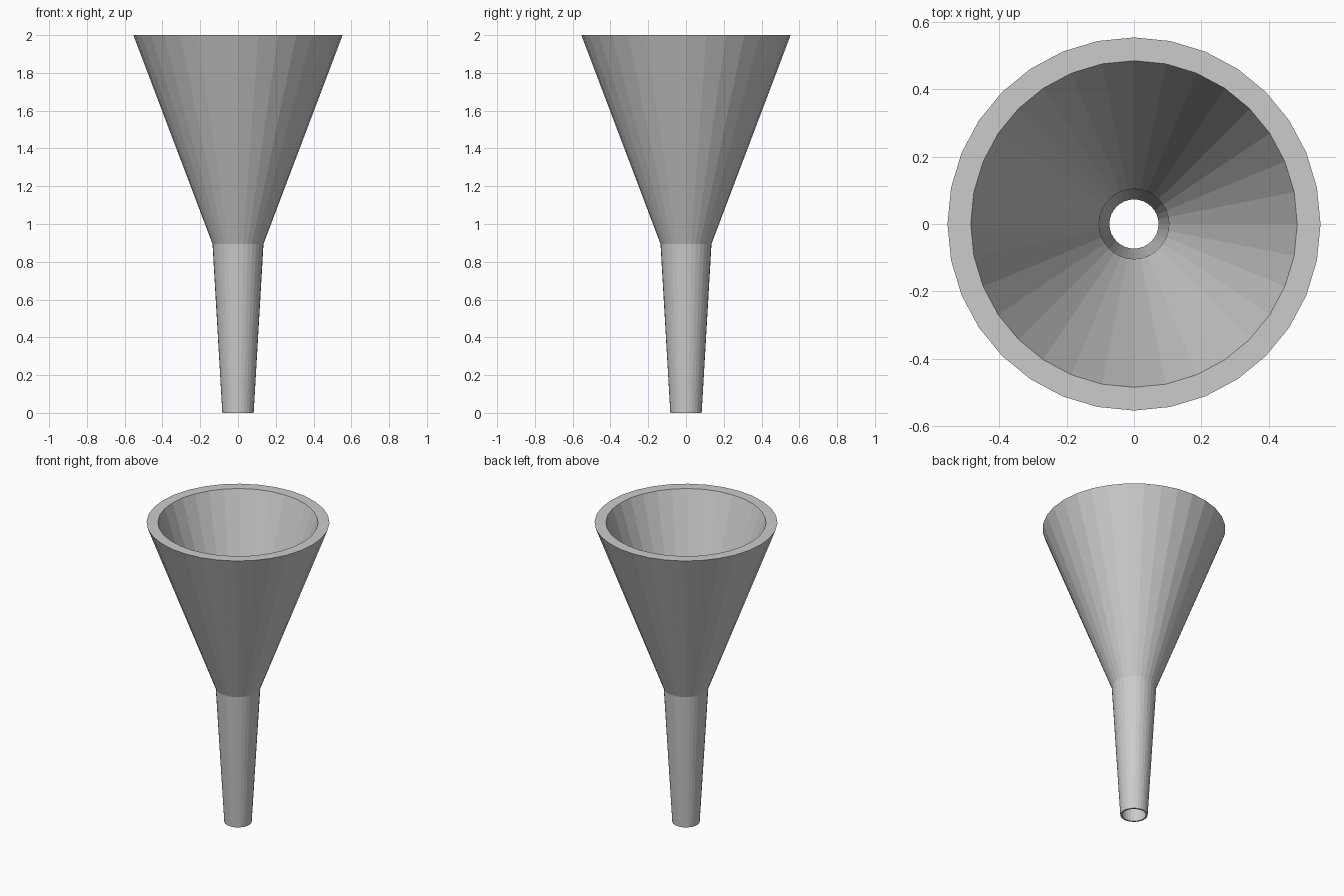
import bpy
import bmesh
from math import cos, sin, tau

if "Cube" in bpy.data.objects:
    bpy.data.objects.remove(bpy.data.objects["Cube"])

SIDES = 32

# Closed wall section (radius, z): outside going up, inside coming down
PROFILE = [(0.083, 0.0), (0.135, 0.895), (0.554, 2.0),
           (0.485, 2.0), (0.104, 0.895), (0.073, 0.0)]


def lathe(name, profile, sides):
    """Revolve a closed profile around z with flat faces."""
    bm = bmesh.new()
    rings = [[bm.verts.new((r * cos(tau * i / sides), r * sin(tau * i / sides), z))
              for i in range(sides)] for r, z in profile]
    for a, b in zip(rings, rings[1:] + rings[:1]):
        for i in range(sides):
            j = (i + 1) % sides
            bm.faces.new((a[i], a[j], b[j], b[i]))
    bmesh.ops.recalc_face_normals(bm, faces=bm.faces)
    mesh = bpy.data.meshes.new(name)
    bm.to_mesh(mesh)
    bm.free()
    obj = bpy.data.objects.new(name, mesh)
    bpy.context.collection.objects.link(obj)
    return obj


# Funnel: wide cone and tapered spout in one hollow shell
lathe("funnel", PROFILE, SIDES)
